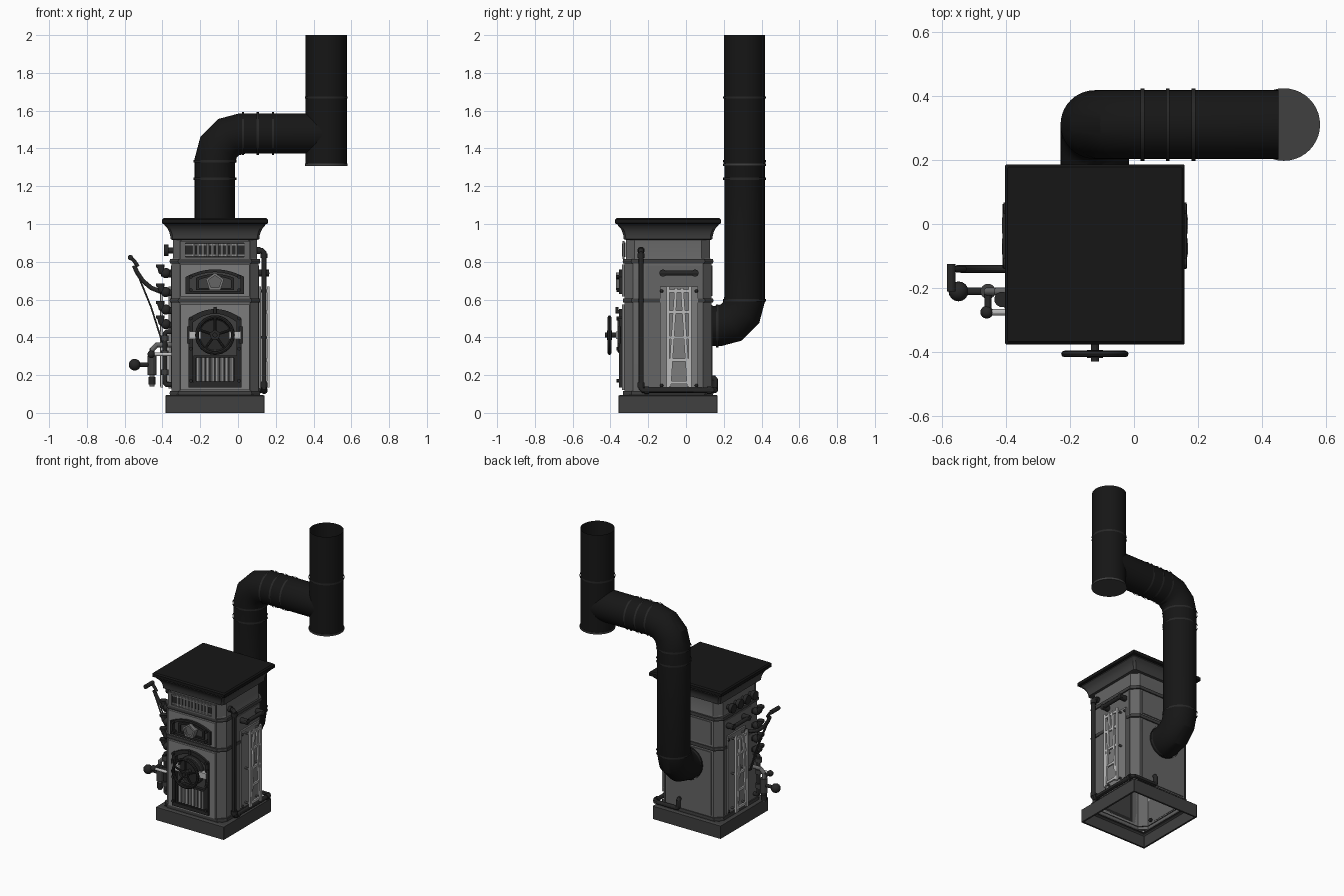
import bpy, bmesh, math
from mathutils import Vector as V

if "Cube" in bpy.data.objects:
    bpy.data.objects.remove(bpy.data.objects["Cube"])

CX, CY, H = -0.122, -0.095, 0.23        # stove axis and half width
F = CY - H                              # front face
MATS = {}
for name, v in dict(black=.008, iron=.02, dark=.05, body=.13, panel=.2, light=.5).items():
    MATS[name] = bpy.data.materials.new(name)
    MATS[name].diffuse_color = (v, v, v, 1)


def finish(o, mat):
    bpy.ops.object.select_all(action='DESELECT')
    o.select_set(True)
    bpy.context.view_layer.objects.active = o
    o.data.materials.append(MATS[mat])
    bpy.ops.object.shade_smooth_by_angle(angle=math.radians(28))
    return o


def loops(name, rings, mat, cap0=True, cap1=True, wrap=False):
    """Skin a list of equal-length point rings."""
    bm = bmesh.new()
    vs = [[bm.verts.new(p) for p in r] for r in rings]
    pairs = list(zip(vs, vs[1:])) + ([(vs[-1], vs[0])] if wrap else [])
    n = len(vs[0])
    for a, b in pairs:
        for i in range(n):
            j = (i + 1) % n
            bm.faces.new((a[i], a[j], b[j], b[i]))
    if not wrap:
        if cap0: bm.faces.new(vs[0][::-1])
        if cap1: bm.faces.new(vs[-1])
    bmesh.ops.recalc_face_normals(bm, faces=bm.faces)
    me = bpy.data.meshes.new(name)
    bm.to_mesh(me); bm.free()
    o = bpy.data.objects.new(name, me)
    bpy.context.collection.objects.link(o)
    return finish(o, mat)


def tube(name, pts, r, mat='iron', n=12, cap0=True, cap1=True):
    """Sweep a circle along a path with true mitred corners."""
    pts = [V(p) for p in pts]
    d = (pts[1] - pts[0]).normalized()
    u = d.orthogonal().normalized(); w = d.cross(u)
    ring = [pts[0] + r * (u * math.cos(2*math.pi*i/n) + w * math.sin(2*math.pi*i/n)) for i in range(n)]
    rings = [ring]
    for k in range(1, len(pts)):
        d = (pts[k] - pts[k-1]).normalized()
        nrm = d if k == len(pts) - 1 else (d + (pts[k+1] - pts[k]).normalized())
        ring = [q + d * ((pts[k] - q).dot(nrm) / d.dot(nrm)) for q in ring]
        rings.append(ring)
    return loops(name, rings, mat, cap0, cap1)


def oct_loft(name, prof, mat, ch=.045, **kw):
    """Chamfered square rings from (half width, z) pairs."""
    rings = []
    for h, z in prof:
        a = h - ch
        rings.append([(CX+x, CY+y, z) for x, y in ((h, -a), (h, a), (a, h), (-a, h), (-h, a), (-h, -a), (-a, -h), (a, -h))])
    return loops(name, rings, mat, **kw)


def box(name, x0, x1, y0, y1, z0, z1, mat):
    return loops(name, [[(x0, y0, z), (x1, y0, z), (x1, y1, z), (x0, y1, z)] for z in (z0, z1)], mat)


def arch(w, z0, z1, rise, n=12):
    """Arched outline on the front, centred on the stove axis."""
    top = [(CX + w*(1 - 2*i/n), z1 - rise*(1 - 2*i/n)**2) for i in range(n + 1)]
    return [(CX - w, z0), (CX + w, z0)] + top


def plate(name, outer, out, mat, inner=None, base=0.0):
    f = lambda pts, d: [(x, F - d, z) for x, z in pts]
    if inner:
        return loops(name, [f(outer, base), f(outer, out), f(inner, out), f(inner, base)], mat, wrap=True)
    return loops(name, [f(outer, base), f(outer, out)], mat)


def ball(name, p, r, mat='iron'):
    bpy.ops.mesh.primitive_uv_sphere_add(segments=16, ring_count=10, radius=r, location=p)
    o = bpy.context.object; o.name = name
    return finish(o, mat)


def ring_y(name, p, R, r, mat='iron'):
    bpy.ops.mesh.primitive_torus_add(location=p, rotation=(math.pi/2, 0, 0), major_radius=R, minor_radius=r,
                                     major_segments=32, minor_segments=8)
    o = bpy.context.object; o.name = name
    return finish(o, mat)


# --- plinth, body shell (open below), bands, cornice
oct_loft('plinth', [(.25, 0), (.262, 0), (.262, .09), (.255, .096), (.225, .096), (.225, .085)], 'dark', ch=.002, cap0=False, cap1=False)
oct_loft('body_shell', [(H, .09), (H, .80), (.222, .82), (.222, .93)], 'body', cap0=False)
for z, t in ((.105, .012), (.595, .011), (.803, .011)):
    oct_loft('trim_band', [(.225, z-t), (.238, z-t), (.24, z), (.238, z+t), (.225, z+t)], 'dark', cap0=False, cap1=False)
oct_loft('cornice', [(.222, .915), (.235, .92), (.237, .94), (.243, .96), (.253, .98), (.266, .992), (.266, 1.0)], 'dark', ch=.012)
oct_loft('top_slab', [(.268, .998), (.28, 1.004), (.28, 1.024), (.272, 1.032)], 'black', ch=.003)

# --- front: vent frieze
rect = lambda w, z0, z1: [(CX-w, z0), (CX+w, z0), (CX+w, z1), (CX-w, z1)]
plate('vent_frame', rect(.185, .815, .91), .012, 'body', rect(.155, .825, .9))
plate('vent_back', rect(.156, .824, .901), .001, 'iron', base=-.005)
for z in (.835, .89):
    plate('vent_rail', rect(.155, z-.004, z+.004), .008, 'panel')
for i in range(10):
    x = CX - .113 + i*.025
    tube('vent_bar', [(x, F-.006, .828), (x, F-.006, .898)], .007, 'light', 8)

# --- front: upper door with arched window and five-sided boss
plate('upper_door', arch(.183, .615, .785, 0), .014, 'panel', arch(.15, .635, .755, .04))
plate('upper_arch_frame', arch(.155, .63, .76, .04), .03, 'iron', arch(.135, .645, .745, .035))
plate('upper_window', arch(.136, .644, .746, .035), .008, 'dark')
plate('upper_inner_arch', arch(.10, .65, .735, .02), .018, 'iron', arch(.085, .66, .722, .018))
penta = lambda r: [(CX + r*math.sin(i*math.tau/5), .692 + r*math.cos(i*math.tau/5)) for i in range(5)]
plate('upper_boss', penta(.05), .03, 'body')
plate('upper_boss_rim', penta(.05), .045, 'panel', penta(.036))

# --- front: lower fire door, grate and air wheel
plate('lower_door', arch(.183, .12, .575, 0), .014, 'panel', arch(.135, .14, .545, .05))
plate('lower_arch_frame', arch(.14, .135, .55, .05), .03, 'iron', arch(.115, .16, .525, .045))
plate('lower_door_back', arch(.116, .159, .526, .045), .006, 'dark')
plate('grate_frame', rect(.113, .155, .305), .026, 'iron', rect(.1, .168, .29), base=.005)
for i in range(8):
    x = CX - .088 + i*.0251
    tube('grate_bar', [(x, F-.015, .165), (x, F-.015, .293)], .0095, 'light', 8)
WZ = .412
tube('air_disc', [(CX, F, WZ), (CX, F-.03, WZ)], .095, 'iron', 32)
ring_y('air_disc_rim', (CX, F-.03, WZ), .088, .007, 'dark')
for s in (-1, 1):
    x = CX + s*.115
    box('door_lug', min(x-s*.04, x+s*.02), max(x-s*.04, x+s*.02), F-.045, F, WZ-.02, WZ+.02, 'light')
    tube('hinge_pin', [(CX+s*.137, F-.03, WZ-.045), (CX+s*.137, F-.03, WZ+.045)], .009, 'iron')
    for z in (.17, .34, .5, .65, .72):
        tube('frame_bolt', [(CX+s*.128, F, z), (CX+s*.128, F-.042, z)], .01, 'iron', 8)
tube('door_latch', [(CX, F, .535), (CX, F-.04, .535), (CX, F-.04, .56)], .009)
tube('wheel_axle', [(CX, F, WZ), (CX, -.428, WZ)], .013)
tube('wheel_hub', [(CX, -.392, WZ), (CX, -.418, WZ)], .026)
ring_y('hand_wheel', (CX, -.405, WZ), .095, .01)
for i in range(5):
    a = i*math.tau/5 + math.pi/2
    tube('wheel_spoke', [(CX, -.405, WZ), (CX+.095*math.cos(a), -.405, WZ+.095*math.sin(a))], .007, n=8)

# --- side walls: raised panels, ladder trusses and grab bars (both sides)
M = -.037
for s in (-1, 1):
    X = lambda d: CX + s*d
    def side(name, d0, d1, y0, y1, z0, z1, mat):
        a, b = sorted((X(d0), X(d1)))
        return box(name, a, b, y0, y1, z0, z1, mat)
    side('side_panel', .228, .234, -.215, .085, .13, .78, 'body')
    side('ladder_backing', .23, .245, M-.1, M+.1, .13, .67, 'panel')
    for t in (-1, 1):
        side('ladder_stile', .275, .288, M+t*.058-.008, M+t*.058+.008, .135, .67, 'light')
        p = [(M+t*.05, .14), (M+t*.016, .66)]
        loops('ladder_brace', [[(X(d), y+e, z) for d, e in ((.277, -.008), (.29, -.008), (.29, .008), (.277, .008))] for y, z in p], 'light')
        for z in (.16, .4, .645):
            tube('ladder_standoff', [(X(.23), M+t*.058, z), (X(.28), M+t*.058, z)], .007, 'body', 8)
        for z in (.145, .645):
            ball('panel_rivet', (X(.246), M+t*.092, z), .009, 'iron')
        tube('grab_bar_mount', [(X(.225), M+t*.085, .74), (X(.285), M+t*.085, .74)], .019)
    for z in (.16, .28, .40, .535, .645):
        side('ladder_rung', .274, .286, M-.064, M+.064, z-.008, z+.008, 'light')
    tube('grab_bar', [(X(.275), M-.1, .74), (X(.275), M+.1, .74)], .013)

# --- back wall panels
B = CY + H
for z0, z1 in ((.13, .57), (.62, .78)):
    box('back_panel', CX-.17, CX+.17, B-.004, B+.006, z0, z1, 'body')

# --- water pipe wrapping from right side to back
R = CX + H + .03
tube('water_pipe', [(CX+.21, -.238, .86), (R-.012, -.238, .86), (R, -.238, .848), (R, -.238, .13), (R, -.228, .12),
                    (R, .142, .12), (R-.012, .155, .12), (-.04, .155, .12), (-.05, .155, .13), (-.05, .155, .175),
                    (-.05, .147, .185), (-.05, .12, .185)], .014)
for a, b in (((R, -.238, .82), (R, -.238, .845)), ((R, -.238, .135), (R, -.238, .16)), ((R, -.22, .12), (R, -.195, .12)),
             ((R, .11, .12), (R, .135, .12)), ((CX+.22, -.238, .86), (CX+.24, -.238, .86)), ((-.05, .13, .185), (-.05, .14, .185))):
    tube('pipe_collar', [a, b], .02)

# --- left side: knobs, valve column
L = CX - H
for y in (.03, -.05, -.13, -.21):
    tube('gauge_stem', [(L+.02, y, .86), (L-.02, y, .86)], .016)
    tube('gauge_knob', [(L-.015, y, .86), (L-.04, y, .86)], .031, n=20)
for z in (.75, .65, .557, .48):
    tube('valve_elbow', [(L+.01, -.235, z-.015), (L-.03, -.235, z-.015), (L-.052, -.235, z), (L-.06, -.235, z+.025)], .018)
    ball('valve_body', (L-.03, -.235, z-.01), .027)
    tube('valve_cap', [(L-.06, -.235, z+.02), (L-.06, -.235, z+.035)], .024)
tube('drain_pipe', [(L+.01, -.25, .43), (L-.025, -.25, .43), (L-.035, -.25, .42), (L-.035, -.25, .16), (L-.025, -.25, .15), (L+.01, -.25, .15)], .013)
for z in (.2, .3, .38):
    tube('drain_collar', [(L-.035, -.25, z), (L-.035, -.25, z+.03)], .021, 'dark')

# --- left side: curved lever with link rods
tube('lever_arm', [(L, -.14, .635), (-.41, -.14, .642), (-.46, -.14, .662), (-.505, -.14, .70), (-.535, -.14, .745), (-.55, -.14, .78)], .012)
tube('lever_handle', [(-.53, -.14, .775), (-.55, -.14, .805), (-.572, -.14, .825)], .01)
tube('lever_grip', [(-.57, -.125, .823), (-.57, -.21, .823)], .014)
for y in (-.132, -.148):
    tube('link_rod', [(-.54, y, .755), (-.46, y, .56), (-.40, y, .37), (L, y, .36)], .0045, 'dark', 8)

# --- left side: tap with ball handles
T = -.455
tube('tap_pipe', [(L, -.21, .36), (-.43, -.21, .36), (T, -.21, .335), (T, -.21, .14)], .013, 'body')
tube('tap_body', [(T, -.21, .2), (T, -.21, .3)], .024, 'dark')
tube('tap_spout', [(T, -.21, .19), (T, -.21, .15)], .019)
tube('tap_stem', [(T, -.21, .255), (-.53, -.21, .255)], .012)
ball('tap_ball', (-.547, -.21, .255), .031)
tube('side_tap_rod', [(L, -.275, .31), (T, -.275, .31)], .01, 'light')
tube('side_tap_link', [(T, -.21, .31), (T, -.275, .31)], .011)
ball('side_tap_ball', (T-.004, -.275, .31), .02)

# --- flue: back outlet, riser, elbow, run to the chimney tee
PY, PR = .31, .107
arc = [math.radians(a) for a in (0, 30, 60, 90)]
low = [(CX, .17 + .14*math.sin(a), .60 - .14*math.cos(a)) for a in arc]
high = [(.022 - .144*math.cos(a), PY, 1.335 + .144*math.sin(a)) for a in arc]
tube('flue_pipe', [(CX, .12, .46)] + low + high + [(.45, PY, 1.479)], PR, 'black', 40, True, False)
tube('chimney_tee', [(.467, PY, 1.31), (.467, PY, 2.0)], PR+.002, 'black', 40, False, False)
tube('tee_bottom_cap', [(.467, PY, 1.308), (.467, PY, 1.32)], .113, 'dark', 40)
bead = lambda p, d: tube('flue_bead', [V(p) - V(d)*.006, V(p) + V(d)*.006], PR+.006, 'iron', 40, False, False)
for z in (.597, 1.24, 1.332):
    bead((CX, PY, z), (0, 0, 1))
for x in (.026, .105, .185):
    bead((x, PY, 1.479), (1, 0, 0))
bead((.467, PY, 1.67), (0, 0, 1))
bead((CX, .165, .46), (0, 1, 0))

for m in bpy.data.materials:
    if m.users and not m.is_grease_pencil:
        m.use_nodes = True
        m.node_tree.nodes["Principled BSDF"].inputs["Base Color"].default_value = m.diffuse_color
